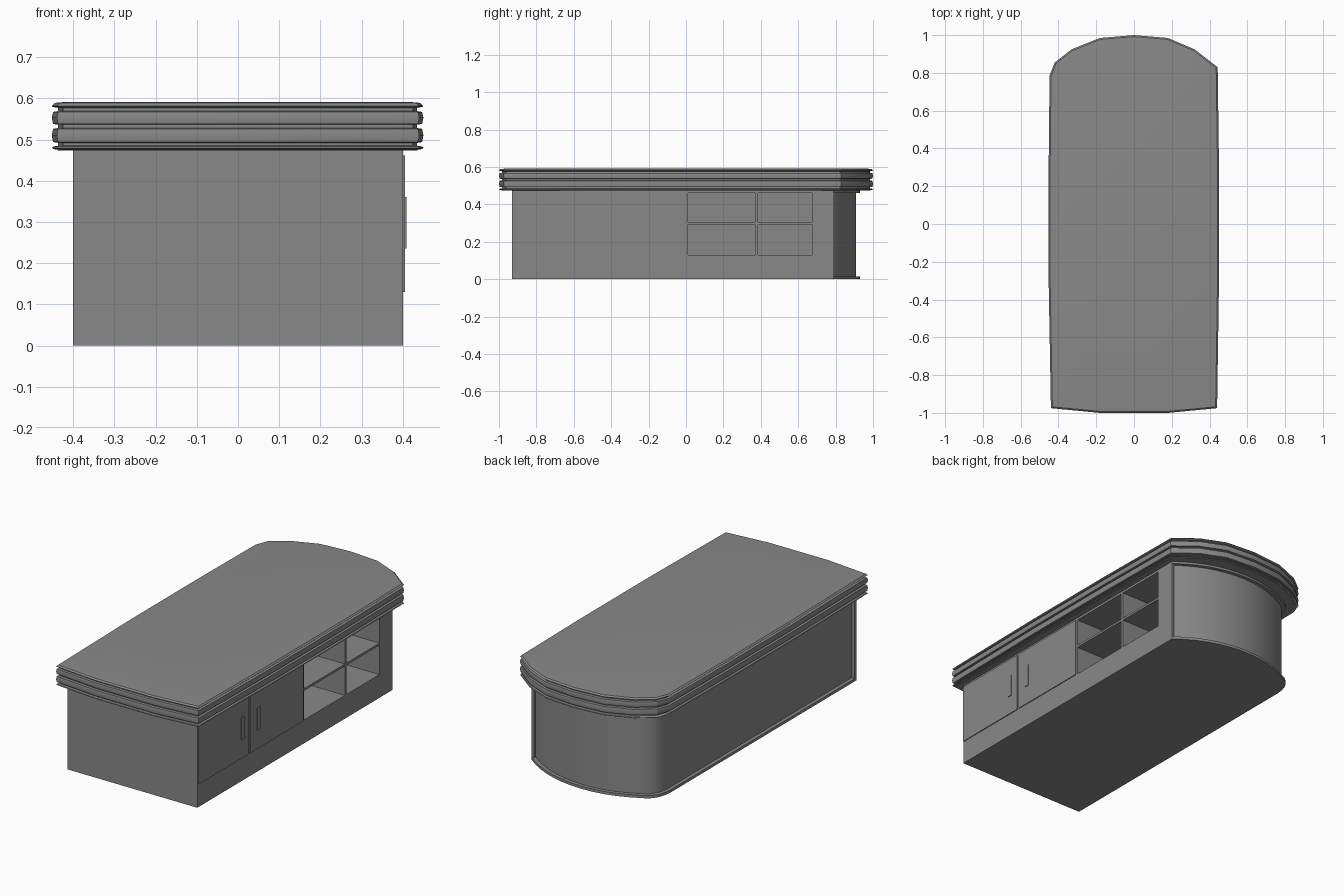
import bpy, bmesh
from math import sqrt, acos, cos, sin, radians
from mathutils import Vector

old = bpy.data.objects.get("Cube")
if old:
    bpy.data.objects.remove(old)

grey = bpy.data.materials.new("grey")
grey.use_nodes = True
grey.diffuse_color = (0.25, 0.25, 0.25, 1)
grey.node_tree.nodes["Principled BSDF"].inputs["Base Color"].default_value = grey.diffuse_color


def finish(name, bm, smooth=False):
    bmesh.ops.recalc_face_normals(bm, faces=bm.faces)
    mesh = bpy.data.meshes.new(name)
    bm.to_mesh(mesh)
    bm.free()
    mesh.materials.append(grey)
    obj = bpy.data.objects.new(name, mesh)
    bpy.context.collection.objects.link(obj)
    if smooth:
        bpy.ops.object.select_all(action='DESELECT')
        obj.select_set(True)
        bpy.context.view_layer.objects.active = obj
        bpy.ops.object.shade_smooth_by_angle(angle=radians(30))
    return obj


def box(name, x, y, z):
    bm = bmesh.new()
    bmesh.ops.create_cube(bm, size=1)
    for v in bm.verts:
        v.co = [(a + b) / 2 + c * (b - a) for (a, b), c in zip((x, y, z), v.co)]
    return finish(name, bm)


def inset(points, d):
    """Move a counter-clockwise outline inward with mitred corners."""
    out = []
    for i, p in enumerate(points):
        a = (p - points[i - 1]).normalized()
        b = (points[(i + 1) % len(points)] - p).normalized()
        na, nb = Vector((-a.y, a.x)), Vector((-b.y, b.x))
        out.append(p + (na + nb) * d / (1 + na.dot(nb)))
    return out


def loft(name, points, profile):
    """Stack inset copies of an outline, given as (inset, height)."""
    bm = bmesh.new()
    rings = [[bm.verts.new((p.x, p.y, z)) for p in inset(points, d)] for d, z in profile]
    n = len(points)
    for lo, hi in zip(rings, rings[1:]):
        for i in range(n):
            j = (i + 1) % n
            bm.faces.new((lo[i], lo[j], hi[j], hi[i]))
    bm.faces.new(rings[0][::-1])
    bm.faces.new(rings[-1])
    return finish(name, bm, True)


def body_outline(front, left, radius, steps=12):
    """Straight front and sides, bowed back, one rounded back corner."""
    pts = [Vector((left, front)), Vector((0.4, front))]
    start, end = acos(0.4 / radius), radians(119)
    for i in range(steps + 1):
        t = start + (end - start) * i / steps
        pts.append(Vector((radius * cos(t), 0.29 + radius * sin(t))))
    a, c = pts[-1], Vector((left, 0.71))
    b = Vector((left + 0.005, a.y - 0.03))
    for i in range(1, 7):
        t = i / 6
        pts.append(a * (1 - t) ** 2 + b * 2 * t * (1 - t) + c * t * t)
    return pts


# Countertop with grooved edge
top_outline = [Vector(p) for p in (
    (-0.44, -0.975), (-0.18, -1), (0.18, -1), (0.44, -0.975), (0.45, -0.3), (0.45, 0.3),
    (0.443, 0.83), (0.32, 0.925), (0.18, 0.985), (0, 1), (-0.18, 0.985), (-0.33, 0.925),
    (-0.42, 0.855), (-0.447, 0.785), (-0.452, 0.3), (-0.452, -0.3))]
edge = [(0.015, 0.473)]
for low, high in ((0.475, 0.485), (0.492, 0.528), (0.536, 0.569), (0.577, 0.586)):
    edge += [(0.015, low), (0.003, low + 0.002), (0, (low + high) / 2),
             (0.003, high - 0.002), (0.015, high)]
edge[-1:] = [(0.008, 0.589), (0.03, 0.591)]
loft("countertop", top_outline, edge)

# Cabinet body with lips above and below a recessed wall
lip = body_outline(-0.93, -0.4, 0.64)
loft("base_plate", lip, [(0, 0), (0, 0.015)])
loft("top_rail", lip, [(0, 0.461), (0, 0.474)])
cabinet = loft("cabinet_wall", body_outline(-0.915, -0.38, 0.62), [(0, 0.015), (0, 0.461)])
box("front_panel", (-0.4, 0.4), (-0.93, -0.915), (0.015, 0.461))
box("back_corner_post", (0.385, 0.4), (0.76, 0.79), (0.015, 0.461))

# Open shelf compartments
for y in ((0.01, 0.37), (0.385, 0.675)):
    for z in ((0.13, 0.293), (0.305, 0.46)):
        cutter = box("shelf_cutter", (0.13, 0.5), y, z)
        cutter.hide_render = True
        cutter.hide_set(True)
        cut = cabinet.modifiers.new("shelf_opening", 'BOOLEAN')
        cut.object = cutter
        cut.solver = 'EXACT'
bpy.context.view_layer.update()
baked = bpy.data.meshes.new_from_object(
    cabinet.evaluated_get(bpy.context.evaluated_depsgraph_get()))
cabinet.modifiers.clear()
cabinet.data = baked
for obj in [o for o in bpy.data.objects if o.name.startswith("shelf_cutter")]:
    bpy.data.objects.remove(obj)

# Cupboard doors and handles
for side, y, hy in (("front", (-0.925, -0.483), -0.54), ("rear", (-0.467, 0), -0.4)):
    box(side + "_door", (0.39, 0.405), y, (0.13, 0.461))
    box(side + "_door_handle", (0.4, 0.409), (hy - 0.013, hy + 0.013), (0.235, 0.36))
